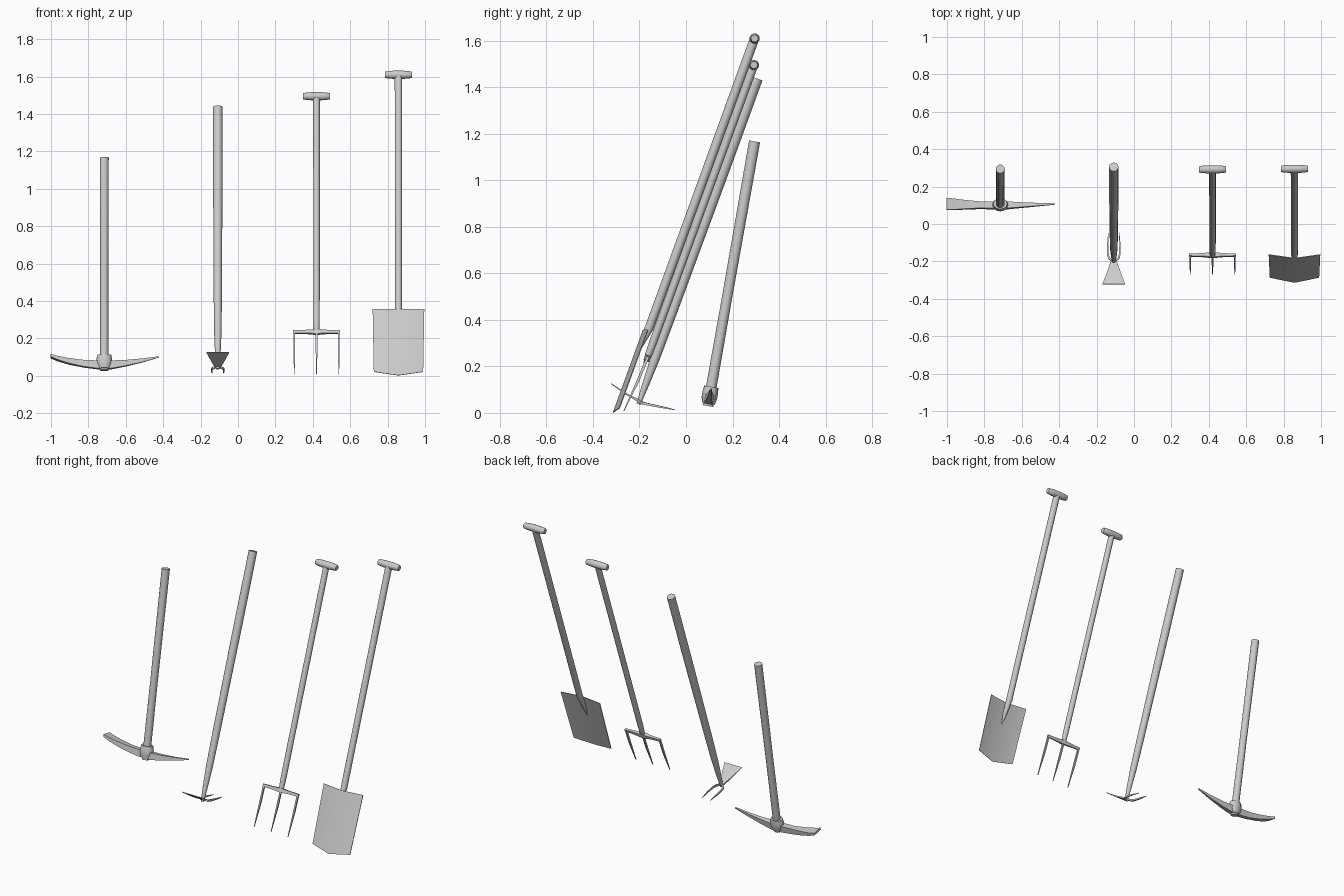
import bpy, bmesh
from math import sin, cos, pi, radians
from mathutils import Matrix, Vector

if "Cube" in bpy.data.objects:
    bpy.data.objects.remove(bpy.data.objects["Cube"])


def frame(x, y, tilt):
    """Leaning frame: local z runs up the shaft from the point (x, y, 0)."""
    return Matrix.Translation((x, y, 0)) @ Matrix.Rotation(radians(-tilt), 4, 'X')


def ring(c, r, n=12, axis='Z', flat=1.0):
    pts = []
    for i in range(n):
        a = 2 * pi * i / n
        p, q = r * cos(a), r * flat * sin(a)
        off = Vector((p, q, 0)) if axis == 'Z' else Vector((0, p, q))
        pts.append(Vector(c) + off)
    return pts


def rect(c, u, v):
    c, u, v = Vector(c), Vector(u), Vector(v)
    return [c - u - v, c + u - v, c + u + v, c - u + v]


def loft(name, strips, m):
    """Skin each strip of matching sections, capped at both ends."""
    bm = bmesh.new()
    for sections in strips:
        rows = [[bm.verts.new(p) for p in s] for s in sections]
        n = len(rows[0])
        for a, b in zip(rows, rows[1:]):
            for i in range(n):
                j = (i + 1) % n
                bm.faces.new((a[i], a[j], b[j], b[i]))
        bm.faces.new(rows[0][::-1])
        bm.faces.new(rows[-1])
    bmesh.ops.recalc_face_normals(bm, faces=bm.faces)
    me = bpy.data.meshes.new(name)
    bm.to_mesh(me)
    bm.free()
    ob = bpy.data.objects.new(name, me)
    bpy.context.collection.objects.link(ob)
    ob.matrix_world = m
    bpy.ops.object.select_all(action='DESELECT')
    ob.select_set(True)
    bpy.context.view_layer.objects.active = ob
    bpy.ops.object.shade_smooth_by_angle(angle=radians(38))
    return ob


def shaft(name, profile, m):
    return loft(name, [[ring((0, y, z), r) for y, z, r in profile]], m)


def grip(name, z, m):
    prof = [(-.073, .015), (-.069, .018), (-.03, .022), (.03, .022), (.069, .018), (.073, .015)]
    return loft(name, [[ring((x, 0, z), r, 12, 'X') for x, r in prof]], m)


# Spade: shaft with tapered socket, barrel grip, folded blade
m = frame(.858, -.291, 20)
shaft("spade_shaft", [(-.019, .23, .002), (-.010, .31, .013), (0, .39, .019), (0, 1.713, .02)], m)
grip("spade_grip", 1.713, m)
T = .002
outline = [(-1, .022), (0, -.005), (1, .022)]


def blade_row(z_of, half):
    front = [Vector((s * half, -.021 + .019 * abs(s) - T, z_of(s, z))) for s, z in outline]
    back = [p + Vector((0, 2 * T, 0)) for p in reversed(front)]
    return front + back


loft("spade_blade", [[blade_row(lambda s, z: z, .132),
                      blade_row(lambda s, z: .373 + .006 * abs(s), .138)]], m)

# Digging fork: shaft, grip, tapered crossbar, three tines
m = frame(.42, -.252, 20)
shaft("fork_shaft", [(-.004, .225, .005), (0, .265, .015), (0, .33, .017), (0, 1.591, .018)], m)
grip("fork_grip", 1.591, m)
bar = [(-.125, .006, .008), (-.06, .008, .009), (0, .013, .013), (.06, .008, .009), (.125, .006, .008)]
loft("fork_crossbar", [[rect((x, 0, .25), (0, hy, 0), (0, 0, hz)) for x, hy, hz in bar]], m)
tine = [(0, .25, .006), (-.004, .15, .006), (-.017, .003, .002)]
loft("fork_tines", [[rect((x, y, z), (h * .8, 0, 0), (0, h, 0)) for y, z, h in tine]
                    for x in (-.119, 0, .119)], m)

# Hoe: tapering shaft with blade in front and two prongs behind
m = frame(-.108, -.218, 20)
shaft("hoe_shaft", [(0, .04, .009), (0, .13, .015), (0, .25, .02), (0, .45, .022),
                    (0, 1.1, .025), (0, 1.53, .025)], m)
m = Matrix.Translation((-.108, 0, 0))
blade = [(-.322, .126, .061, .0015), (-.26, .083, .037, .003), (-.195, .047, .014, .005)]
loft("hoe_blade", [[rect((0, y, z), (w, 0, 0), (0, .5 * t, t)) for y, z, w, t in blade]], m)
prong = [(.0, -.2, .049, .006), (.024, -.186, .042, .0055), (.031, -.165, .037, .005),
         (.033, -.11, .026, .004), (.029, -.047, .013, .0015)]
loft("hoe_prongs", [[rect((s * x, y, z), (h * .8, h * .4 * -s, 0), (0, .2 * h, h))
                     for x, y, z, h in prong] for s in (-1, 1)], m)

# Pickaxe: shaft, collar, curved head with flat adze left and point right
m = frame(-.715, .089, 10)
shaft("pickaxe_shaft", [(0, .03, .023), (0, .5, .022), (0, 1.185, .024)], m)
loft("pickaxe_collar", [[ring((0, 0, z), r, 12, 'Z', .8)
                         for z, r in ((.04, .034), (.065, .042), (.09, .042), (.114, .037))]], m)
head = [(-.287, .107, .032, .007), (-.25, .094, .030, .010), (-.19, .079, .024, .014),
        (-.11, .066, .018, .018), (-.04, .060, .018, .021), (.04, .060, .018, .021),
        (.11, .068, .013, .016), (.2, .083, .008, .010), (.293, .103, .003, .003)]
loft("pickaxe_head", [[rect((x, 0, z), (0, wy, 0), (0, 0, hz)) for x, z, wy, hz in head]], m)
